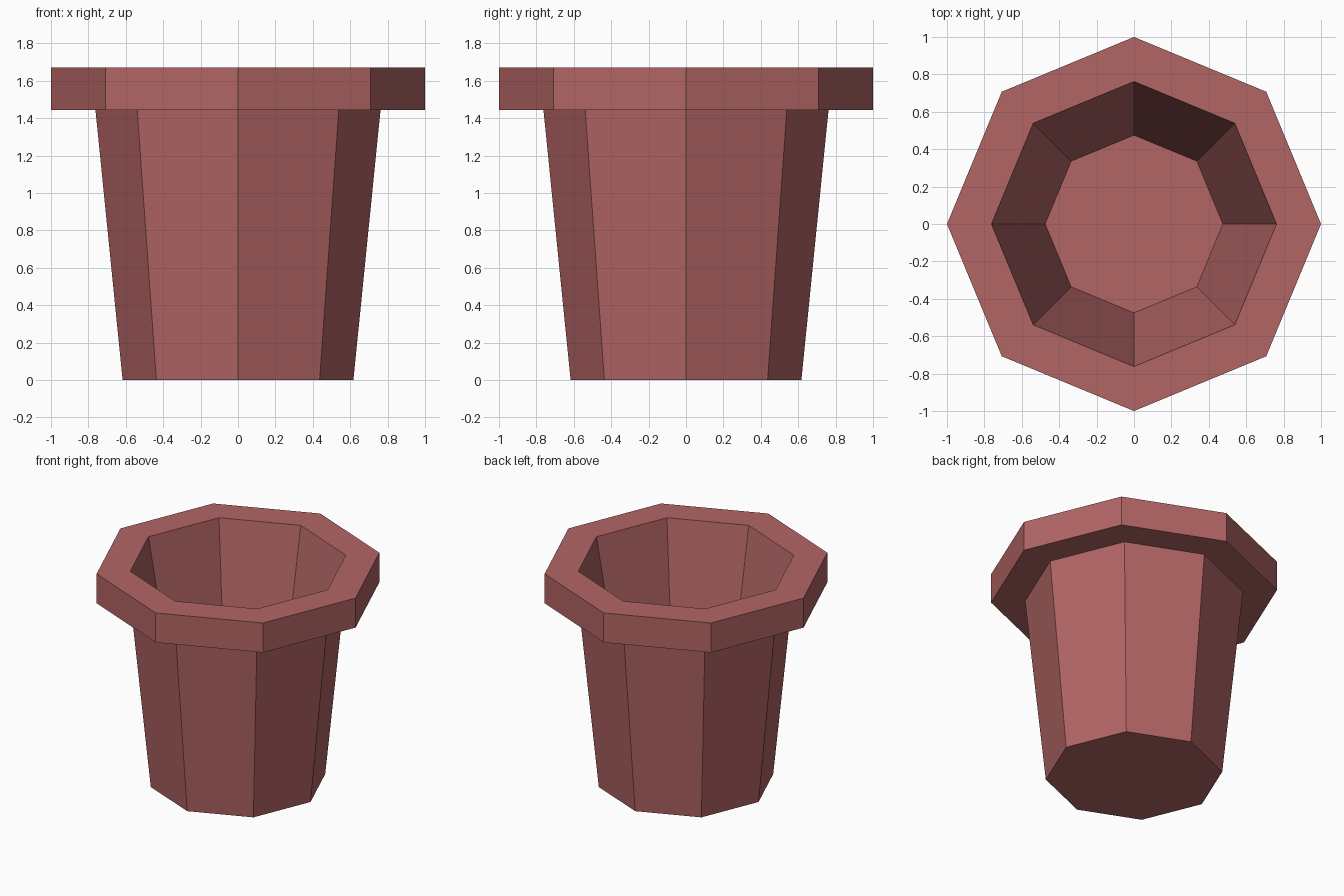
import bpy, bmesh, math

if "Cube" in bpy.data.objects:
    bpy.data.objects.remove(bpy.data.objects["Cube"])

# Octagonal plant pot: one closed profile of (radius, z) spun in 8 flat steps
SIDES = 8
profile = [(0.617, 0.0), (0.762, 1.443), (1.0, 1.443),
           (1.0, 1.67), (0.762, 1.67), (0.475, 0.12)]

bm = bmesh.new()
rings = [[bm.verts.new((r * math.cos(2 * math.pi * i / SIDES),
                        r * math.sin(2 * math.pi * i / SIDES), z))
          for i in range(SIDES)] for r, z in profile]

# Outer wall, rim and inner wall
for low, high in zip(rings, rings[1:]):
    for i in range(SIDES):
        j = (i + 1) % SIDES
        bm.faces.new((low[i], low[j], high[j], high[i]))

# Underside and inner floor
bm.faces.new(rings[0][::-1])
bm.faces.new(rings[-1])
bmesh.ops.recalc_face_normals(bm, faces=bm.faces)

mesh = bpy.data.meshes.new("plant_pot")
bm.to_mesh(mesh)
bm.free()

# Terracotta colour
clay = bpy.data.materials.new("dusty_red_clay")
clay.diffuse_color = (0.45, 0.13, 0.13, 1)
clay.use_nodes = True
clay.node_tree.nodes["Principled BSDF"].inputs["Base Color"].default_value = clay.diffuse_color
mesh.materials.append(clay)

pot = bpy.data.objects.new("plant_pot", mesh)
bpy.context.collection.objects.link(pot)
